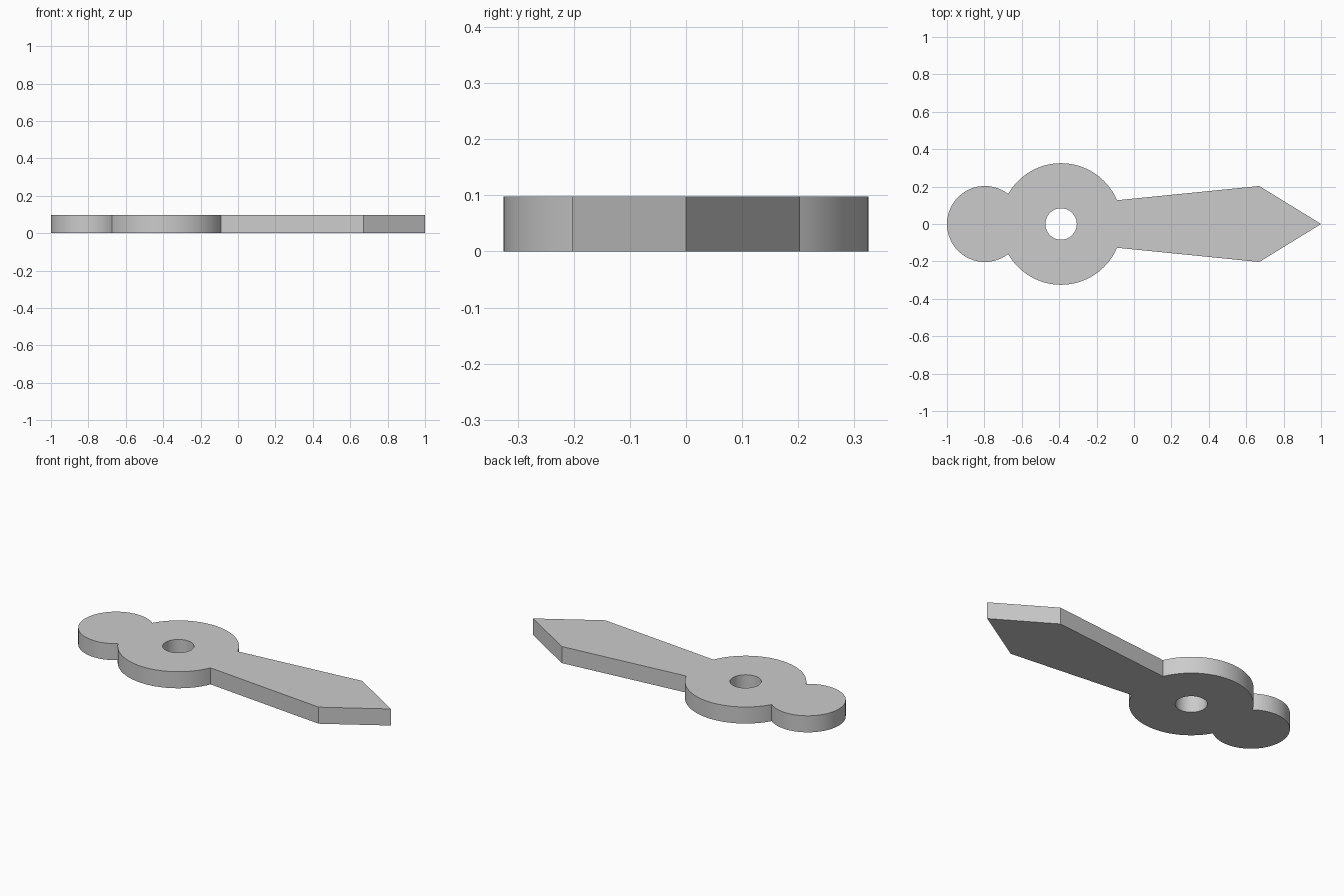
import bpy
import bmesh
from math import acos, asin, cos, sin, pi, sqrt
from mathutils import Vector

cube = bpy.data.objects.get("Cube")
if cube:
    bpy.data.objects.remove(cube)

THICKNESS = 0.098
HUB_X, HUB_R = -0.39, 0.325
TAIL_X, TAIL_R = -0.797, 0.203
HOLE_R = 0.084
ROOT_Y = 0.127                    # half width where the blade meets the hub
SHOULDER = (0.67, 0.203)
TIP = (1.0, 0.0)


def arc(cx, radius, start, end, steps):
    """Points along an arc centred on the x axis, both ends included."""
    angles = [start + (end - start) * i / steps for i in range(steps + 1)]
    return [(cx + radius * cos(a), radius * sin(a)) for a in angles]


def add_loop(bm, points):
    verts = [bm.verts.new((x, y, 0)) for x, y in points]
    return [bm.edges.new((v, verts[i - 1])) for i, v in enumerate(verts)]


# Where the hub and tail discs cross
gap = HUB_X - TAIL_X
cross_x = (gap**2 + HUB_R**2 - TAIL_R**2) / (2 * gap)
cross_y = sqrt(HUB_R**2 - cross_x**2)
hub_end = pi - asin(cross_y / HUB_R)
tail_start = acos((gap - cross_x) / TAIL_R)
root = asin(ROOT_Y / HUB_R)

# Upper half of the outline from tip to tail, then mirrored
upper = [TIP, SHOULDER]
upper += arc(HUB_X, HUB_R, root, hub_end, 40)
upper += arc(TAIL_X, TAIL_R, tail_start, pi, 32)[1:]
lower = [(x, -y) for x, y in reversed(upper[1:-1])]

# Flat plate with the pivot hole, extruded to thickness
bm = bmesh.new()
edges = add_loop(bm, upper + lower)
edges += add_loop(bm, arc(HUB_X, HOLE_R, 0, 2 * pi, 48)[:-1])
bmesh.ops.triangle_fill(bm, use_beauty=True, edges=edges, normal=(0, 0, 1))
result = bmesh.ops.extrude_face_region(bm, geom=bm.faces[:], use_keep_orig=True)
top = [g for g in result["geom"] if isinstance(g, bmesh.types.BMVert)]
bmesh.ops.translate(bm, verts=top, vec=Vector((0, 0, THICKNESS)))
bmesh.ops.recalc_face_normals(bm, faces=bm.faces[:])

mesh = bpy.data.meshes.new("clock_hand")
bm.to_mesh(mesh)
bm.free()
hand = bpy.data.objects.new("clock_hand", mesh)
bpy.context.collection.objects.link(hand)

# Plain grey metal
grey = bpy.data.materials.new("plain_grey")
grey.use_nodes = True
colour = (0.6, 0.6, 0.6, 1)
grey.diffuse_color = colour
grey.node_tree.nodes["Principled BSDF"].inputs["Base Color"].default_value = colour
mesh.materials.append(grey)

# Smooth curved walls, crisp corners
bpy.ops.object.select_all(action="DESELECT")
hand.select_set(True)
bpy.context.view_layer.objects.active = hand
bpy.ops.object.shade_smooth_by_angle(angle=pi / 6)
